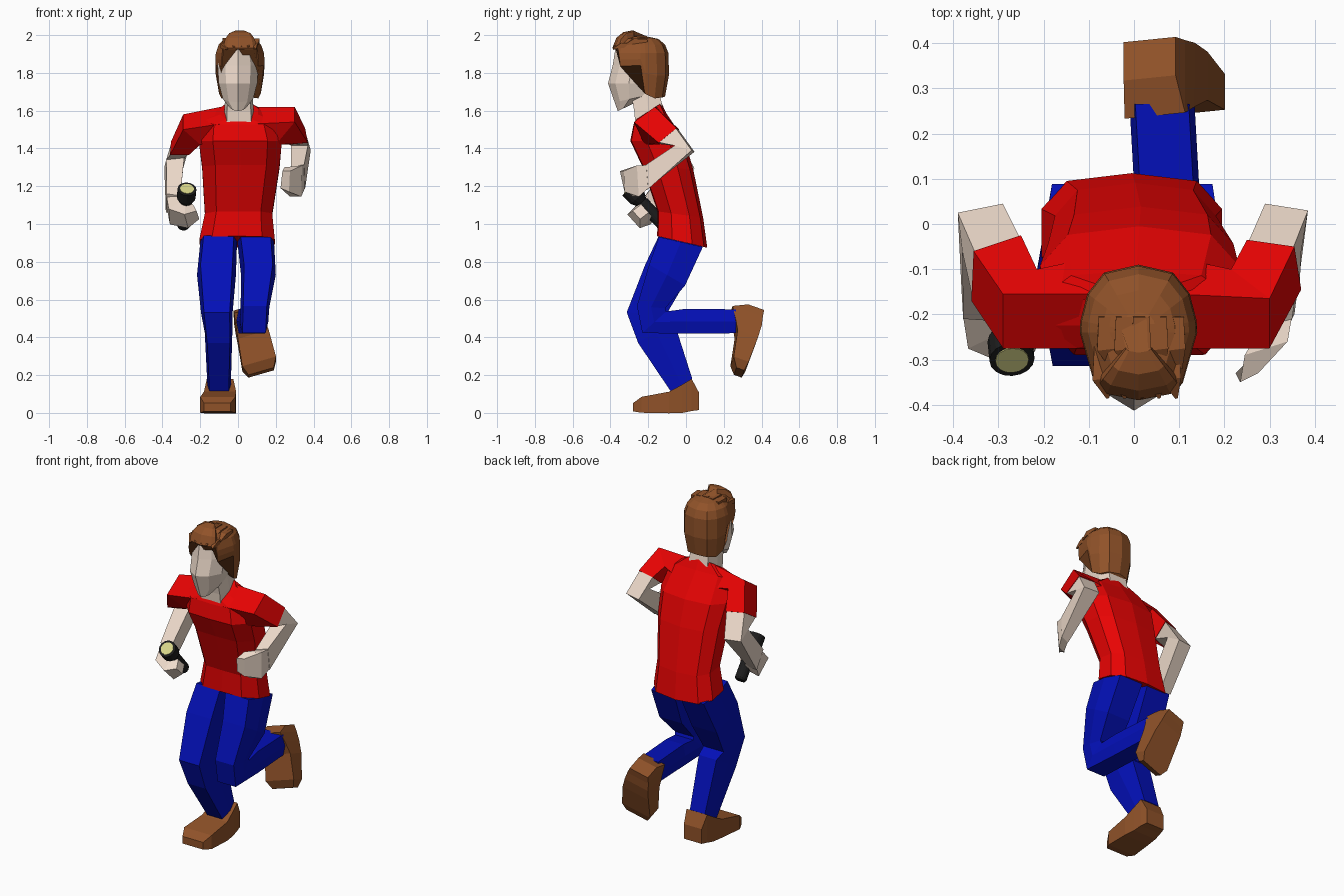
import bpy, bmesh
from math import sin, cos, radians, pi
from mathutils import Vector as V, Matrix


def mat(name, *rgb):
    m = bpy.data.materials.new(name)
    m.diffuse_color = (*rgb, 1)
    return m


RED = mat("red", .8, .001, .001)
BLUE = mat("blue", .001, .005, .48)
BROWN = mat("brown", .28, .085, .022)
SKIN = mat("skin", .86, .71, .6)
BLACK = mat("black", .012, .012, .012)
LENS = mat("lens", .68, .66, .25)

# cross-section outlines, -v is the front
SQUARE = [(-1, -1), (1, -1), (1, 1), (-1, 1)]
HEX = [(-.82, -1), (.82, -1), (1, 0), (.82, 1), (-.82, 1), (-1, 0)]
BODY = [(-.66, -.96), (0, -1), (.66, -.96), (1, -.4), (1, .4), (.72, .87), (0, 1), (-.72, .87), (-1, .4), (-1, -.4)]
FACE = [(0, -1), (.62, -.72), (1, -.2), (.9, .6), (.45, 1), (-.45, 1), (-.9, .6), (-1, -.2), (-.62, -.72)]
ROUND = [(sin(i * pi / 8), -cos(i * pi / 8)) for i in range(16)]


def loft(name, rings, material):
    """Skin a stack of equal-length rings and close both ends."""
    bm = bmesh.new()
    vs = [[bm.verts.new(p) for p in r] for r in rings]
    n = len(vs[0])
    for a, b in zip(vs, vs[1:]):
        for i in range(n):
            j = (i + 1) % n
            bm.faces.new((a[i], a[j], b[j], b[i]))
    bm.faces.new(vs[0])
    bm.faces.new(vs[-1])
    bmesh.ops.recalc_face_normals(bm, faces=bm.faces)
    me = bpy.data.meshes.new(name)
    bm.to_mesh(me)
    bm.free()
    me.materials.append(material)
    ob = bpy.data.objects.new(name, me)
    bpy.context.collection.objects.link(ob)


def section(x, y, z, w, d, tilt=0, pat=HEX):
    """Outline w by d (half sizes), tilted about the x axis."""
    t = radians(tilt)
    return [V((x + u * w, y + v * d * cos(t), z + v * d * sin(t))) for u, v in pat]


def tube(name, path, material, pat=SQUARE, start=(1, 0, 0)):
    """Sweep an outline along (x, y, z, half width, half height) points."""
    pts = [V(p[:3]) for p in path]
    tans = []
    for i in range(len(pts)):
        before = (pts[i] - pts[i - 1]).normalized() if i else V()
        after = (pts[i + 1] - pts[i]).normalized() if i < len(pts) - 1 else V()
        tans.append((before + after).normalized())
    a = V(start)
    a = (a - tans[0] * a.dot(tans[0])).normalized()
    rings = []
    for i, p in enumerate(path):
        if i:
            a = tans[i - 1].rotation_difference(tans[i]) @ a
        b = tans[i].cross(a)
        rings.append([pts[i] + a * u * p[3] + b * v * p[4] for u, v in pat])
    loft(name, rings, material)


def shrink(ring, f):
    c = sum((V(p) for p in ring), V()) / len(ring)
    return [c + (V(p) - c) * f for p in ring]


# shirt body, leaning forward
loft("shirt", [section(*s, pat=BODY) for s in (
    (-.005, -.02, .905, .2, .136, -13), (.003, -.03, 1.05, .178, .122, -8),
    (.015, -.098, 1.3, .205, .137, -5), (.012, -.15, 1.44, .22, .145, 0),
    (.005, -.19, 1.555, .2, .092, 18), (.005, -.197, 1.597, .1, .08, 33))], RED)


# bent arms; ring corners run outer front, outer back, inner back, inner front
def arm(side, shoulder, cuff, elbow, wrist):
    s = 1 if side == "right" else -1
    root = [(s * .09, -.275, 1.53), (s * .09, -.155, 1.62), (s * .12, -.08, 1.52), (s * .15, -.2, 1.42)]
    loft(side + "_sleeve", [root, shoulder, cuff], RED)
    loft(side + "_arm", [shrink(shoulder, .6), shrink(cuff, .94), elbow, wrist], SKIN)


wrist = [(.35, -.21, 1.315), (.355, -.2, 1.185), (.295, -.22, 1.175), (.28, -.23, 1.3)]
arm("right",
    [(.3, -.275, 1.54), (.3, -.165, 1.62), (.215, -.1, 1.55), (.2, -.22, 1.42)],
    [(.37, -.145, 1.43), (.355, -.05, 1.508), (.25, -.035, 1.5), (.265, -.14, 1.42)],
    [(.37, -.06, 1.415), (.385, .03, 1.39), (.29, .045, 1.382), (.28, -.05, 1.415)], wrist)
loft("right_hand", [shrink(wrist, .95),
                    [(.34, -.26, 1.31), (.335, -.25, 1.145), (.275, -.28, 1.145), (.245, -.29, 1.3)],
                    [(.275, -.33, 1.28), (.27, -.325, 1.17), (.225, -.33, 1.19), (.235, -.35, 1.28)]], SKIN)
arm("left",
    [(-.29, -.275, 1.5), (-.29, -.155, 1.58), (-.215, -.1, 1.53), (-.2, -.22, 1.42)],
    [(-.36, -.17, 1.365), (-.355, -.06, 1.435), (-.25, -.025, 1.43), (-.26, -.13, 1.365)],
    [(-.38, -.06, 1.34), (-.39, .025, 1.3), (-.29, .045, 1.295), (-.285, -.05, 1.35)],
    [(-.378, -.21, 1.16), (-.382, -.14, 1.06), (-.315, -.15, 1.06), (-.305, -.215, 1.15)])
tube("left_hand", [(-.345, -.17, 1.12, .033, .045), (-.328, -.215, 1.06, .045, .06),
                   (-.27, -.245, 1.045, .045, .05), (-.222, -.24, 1.065, .03, .03)], SKIN)

# trousers: standing leg and kicked-back leg
loft("left_trouser_leg", [section(*s) for s in (
    (-.102, -.027, .912, .097, .119, -13), (-.114, -.115, .73, .103, .115, -29),
    (-.112, -.21, .525, .083, .104, -4), (-.103, -.158, .425, .073, .11, 30),
    (-.1, -.022, .145, .062, .066, 34))], BLUE)
loft("right_trouser_leg", [section(*s) for s in (
    (.094, -.027, .905, .097, .119, -13), (.108, -.1, .73, .092, .11, -30),
    (.09, -.185, .56, .076, .075, -5), (.085, -.168, .48, .075, .085, 42),
    (.077, 0, .485, .072, .066, 90), (.062, .265, .485, .072, .063, 90))], BLUE)


def shoe(name, m):
    secs = [section(*s, 90, SQUARE) for s in (
        (-.015, -.28, .03, .07, .022), (-.012, -.235, .043, .093, .042), (0, -.09, .055, .085, .057),
        (0, -.02, .075, .077, .075), (0, .03, .095, .07, .085), (0, .07, .06, .06, .045))]
    loft(name, [[m @ p for p in r] for r in secs], BROWN)


shoe("left_shoe", Matrix.Translation((-.095, 0, 0)))
fore = V((.11, -.12, -.34)).normalized()
side = fore.cross(V((0, -.94, .33))).normalized()
side = side if side.x > 0 else -side
turn = Matrix((side, -fore, side.cross(-fore))).transposed().to_4x4()
shoe("right_shoe", Matrix.Translation((.055, .4, .46)) @ turn)

# head and neck
tube("neck", [(.005, -.187, 1.52, .08, .08), (.005, -.2, 1.61, .077, .075), (.005, -.22, 1.72, .07, .075)],
     SKIN, HEX)
loft("head", [section(*s, pat=FACE) for s in (
    (0, -.325, 1.615, .04, .04, 25), (0, -.28, 1.665, .08, .1, 12), (0, -.275, 1.745, .102, .138),
    (0, -.258, 1.84, .108, .13), (0, -.25, 1.94, .09, .122))], SKIN)

# hair: hairline height changes around the head
half = [(0, 1.925), (25, 1.925), (37, 1.92), (42, 1.835), (90, 1.84), (100, 1.69), (125, 1.665), (152, 1.67)]
cols = half + [(180, 1.675)] + [(360 - a, z) for a, z in half[:0:-1]]
hair = []
for f, top, s in ((0, 0, .97), (.5, 0, 1), (1, 0, .98), (1, .045, .86), (1, .075, .62), (1, .085, .3)):
    row = []
    for a, z in cols:
        sx, cy = sin(radians(a)), cos(radians(a))
        k = .86 if f == 0 and z < 1.8 else s
        x = (1 if sx > 0 else -1) * abs(sx) ** .7 * .13 * k
        row.append(V((.01 + x, -.24 - cy * .15 * k, z + f * (max(1.905, z + .015) - z) + top)))
    hair.append(row)
loft("hair", hair, BROWN)

# short tufts combed towards the forehead
for r, (y, z) in enumerate(((-.34, 1.953), (-.275, 1.978))):
    for i in range(5):
        x = -.07 + .038 * i + .01 * r
        zz = z - 2.2 * (x - .01) ** 2
        tube(f"hair_tuft_{r}_{i}", [(x, y + .07, zz + .008, .018, .008), (x, y, zz + .004, .022, .014),
                                    (x + .012, y - .045, zz - .014, .003, .003)], BROWN)

# flashlight: stepped barrel and flat lens along one axis
tail, tip = V((-.29, -.11, .985)), V((-.27, -.3, 1.185))


def barrel(name, steps, material):
    tube(name, [(*tail.lerp(tip, t), r, r) for t, r in steps], material, ROUND)


barrel("flashlight_body", [(0, .028), (.04, .034), (.62, .034), (.66, .032), (.78, .05), (1, .05)], BLACK)
barrel("flashlight_lens", [(.98, .037), (1.012, .037)], LENS)
